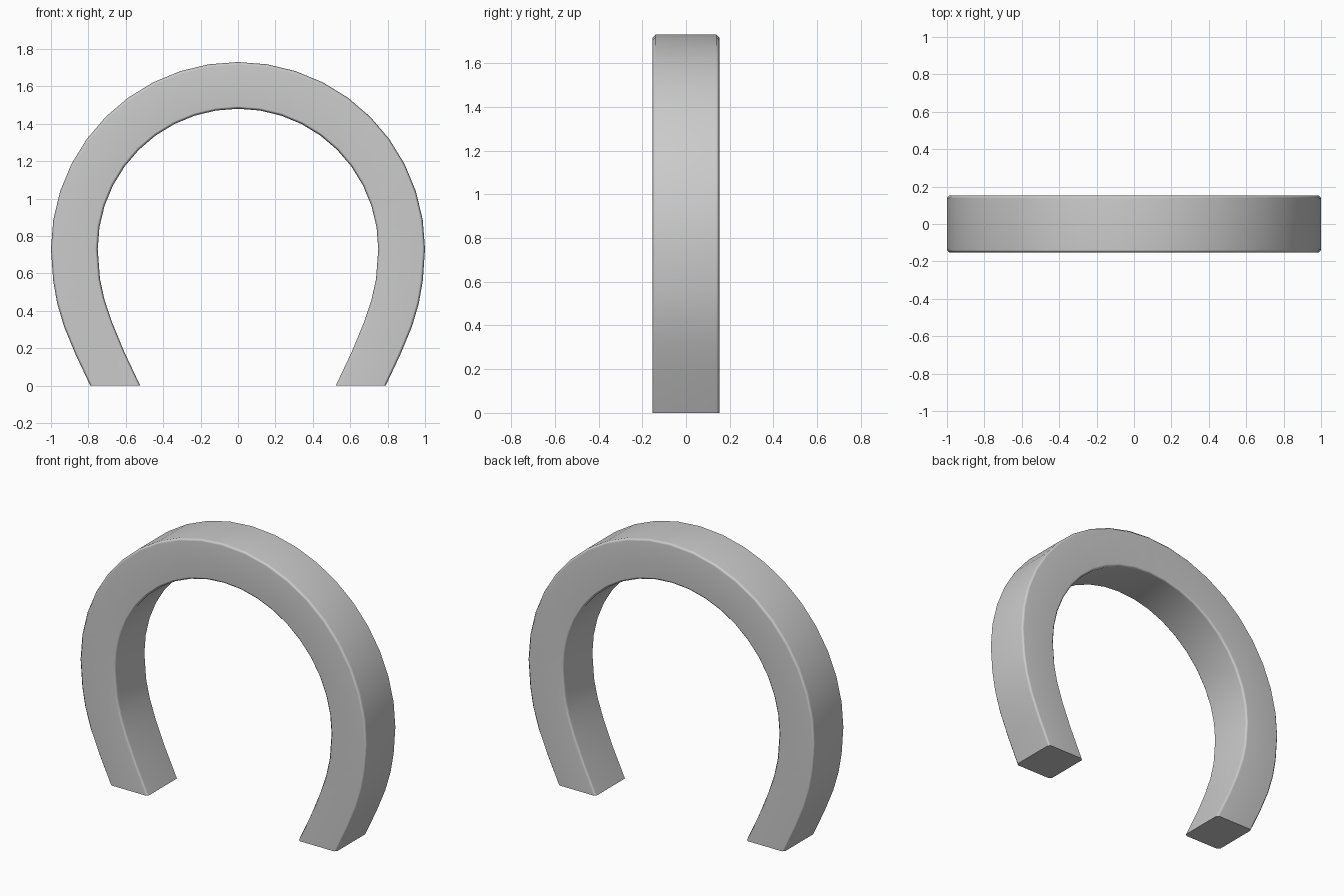
import bpy, math

if "Cube" in bpy.data.objects:
    bpy.data.objects.remove(bpy.data.objects["Cube"])

R_OUT, R_IN, CZ = 1.0, 0.75, 0.73   # arch radii and centre height
HALF, B = 0.153, 0.014              # half depth, edge chamfer

# right leg below the arch: outer and inner points, going down
leg_out = [(0.988, 0.56), (0.967, 0.44), (0.93, 0.315), (0.87, 0.17), (0.79, 0)]
leg_in = [(0.738, 0.57), (0.714, 0.46), (0.672, 0.335), (0.608, 0.18), (0.523, 0)]


def side(radius, leg):
    arc = [(radius * math.sin(math.radians(9 * i)),
            CZ + radius * math.cos(math.radians(9 * i))) for i in range(11)]
    half = arc + leg
    return [(-x, z) for x, z in reversed(half[1:])] + half


# chamfered rectangular cross-section swept along the horseshoe path
verts, faces = [], []
for (ox, oz), (ix, iz) in zip(side(R_OUT, leg_out), side(R_IN, leg_in)):
    t = B / math.hypot(ox - ix, oz - iz)
    for u, y in [(0, -HALF + B), (t, -HALF), (1 - t, -HALF), (1, -HALF + B),
                 (1, HALF - B), (1 - t, HALF), (t, HALF), (0, HALF - B)]:
        verts.append((ox + (ix - ox) * u, y, oz + (iz - oz) * u))
rings = len(verts) // 8
for r in range(rings - 1):
    for k in range(8):
        a, b = r * 8 + k, r * 8 + (k + 1) % 8
        faces.append((a, b, b + 8, a + 8))

# flat feet
faces.append(tuple(reversed(range(8))))
faces.append(tuple(range((rings - 1) * 8, rings * 8)))

mesh = bpy.data.meshes.new("horseshoe_arch")
mesh.from_pydata(verts, [], faces)
arch = bpy.data.objects.new("horseshoe_arch", mesh)
bpy.context.collection.objects.link(arch)
bpy.context.view_layer.objects.active = arch
arch.select_set(True)

# consistent outward normals
bpy.ops.object.mode_set(mode='EDIT')
bpy.ops.mesh.select_all(action='SELECT')
bpy.ops.mesh.normals_make_consistent(inside=False)
bpy.ops.object.mode_set(mode='OBJECT')

# smooth sides with soft chamfers, crisp feet
bpy.ops.object.shade_smooth_by_angle(angle=math.radians(50))
weighted = arch.modifiers.new("weighted_normals", 'WEIGHTED_NORMAL')
weighted.keep_sharp = True
